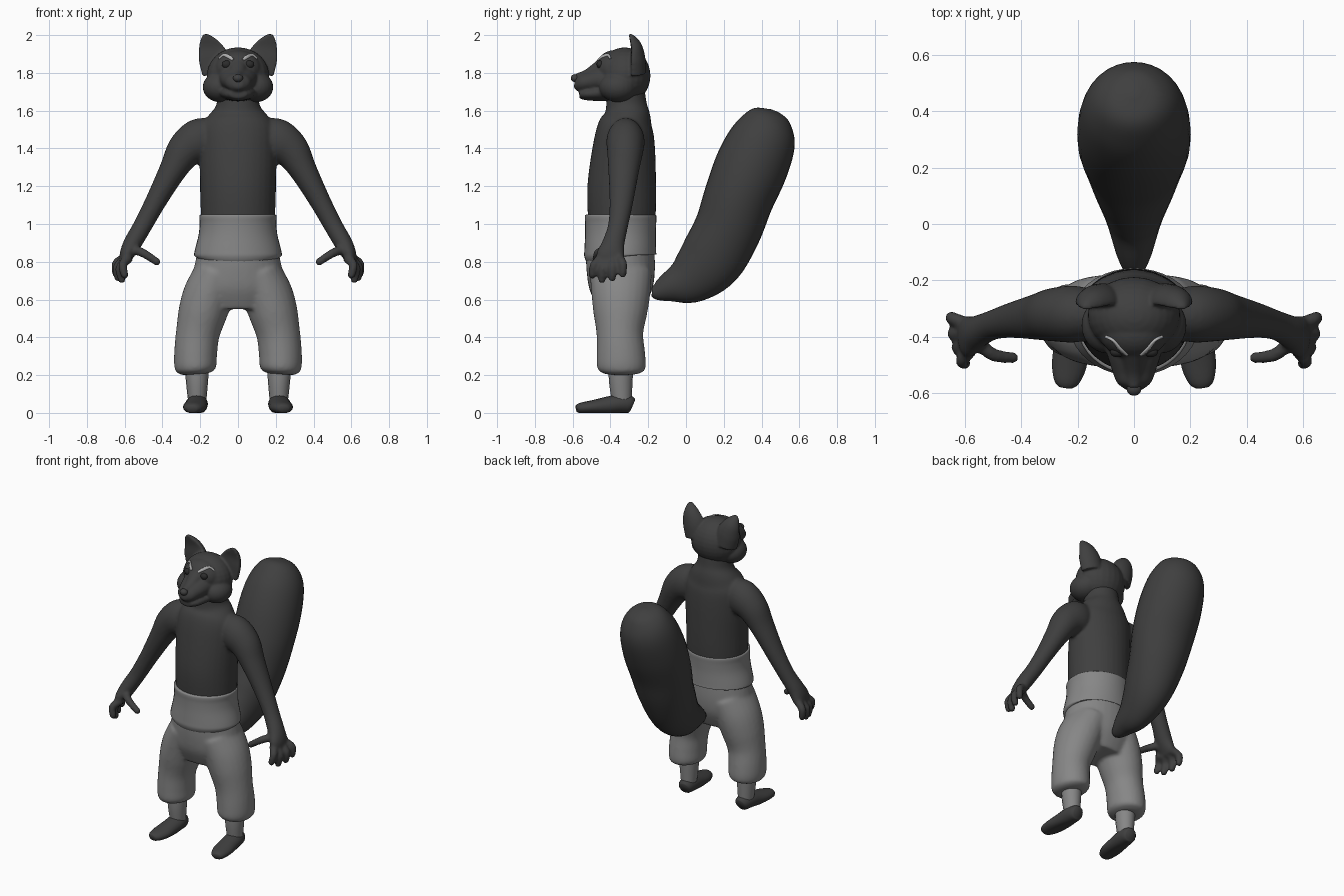
import bpy, bmesh, math
from mathutils import Vector

cube = bpy.data.objects.get("Cube")
if cube:
    bpy.data.objects.remove(cube, do_unlink=True)

X, Y = Vector((1, 0, 0)), Vector((0, 1, 0))


def material(name, value):
    m = bpy.data.materials.new(name)
    m.use_nodes = True
    col = (value, value, value, 1)
    m.diffuse_color = col
    bsdf = m.node_tree.nodes["Principled BSDF"]
    bsdf.inputs["Base Color"].default_value = col
    bsdf.inputs["Roughness"].default_value = 0.8
    return m


FUR = material("dark fur", 0.05)
CLOTH = material("grey cloth", 0.24)
BROW = material("pale brow", 0.45)
EYE = material("eye black", 0.025)


def spline(pts, steps):
    """Smooth curve through points of any dimension."""
    p = [pts[0]] + list(pts) + [pts[-1]]
    out = []
    for i in range(1, len(p) - 2):
        for s in range(steps):
            t = s / steps
            out.append([0.5 * (2 * b + (c - a) * t + (2 * a - 5 * b + 4 * c - d) * t * t
                               + (3 * b - a - 3 * c + d) * t ** 3)
                        for a, b, c, d in zip(*p[i - 1:i + 3])])
    return out + [list(pts[-1])]


def tube(bm, pts, hint=X, segs=24, steps=5, side=1, cup=None, floor=None):
    """Loft ellipses (x, y, z, radius along hint, other radius) along a path."""
    rows = spline(pts, steps)
    centres = [Vector(r[:3]) for r in rows]
    rings = []
    for i, r in enumerate(rows):
        t = (centres[min(i + 1, len(rows) - 1)] - centres[max(i - 1, 0)]).normalized()
        u = (hint - hint.dot(t) * t).normalized()
        v = t.cross(u)
        ring = []
        for k in range(segs):
            a = math.tau * k / segs
            s = math.sin(a)
            if cup is not None and s < 0:      # hollow the front of the section
                s *= cup
            co = centres[i] + u * math.cos(a) * max(r[3], .003) + v * s * max(r[4], .003)
            co.x *= side
            if floor is not None:
                co.z = max(co.z, floor)
            ring.append(bm.verts.new(co))
        rings.append(ring)
    for a, b in zip(rings, rings[1:]):
        for k in range(segs):
            n = (k + 1) % segs
            bm.faces.new((a[k], a[n], b[n], b[k]))
    bm.faces.new(rings[0])
    bm.faces.new(rings[-1])


def ball(bm, centre, radii):
    made = bmesh.ops.create_uvsphere(bm, u_segments=24, v_segments=16, radius=1)["verts"]
    for v in made:
        v.co = Vector(c + r * q for c, r, q in zip(centre, radii, v.co))


def finish(bm, name, mat, voxel=0, smooth=0, angle=60):
    """Make the object; a voxel size fuses its overlapping pieces."""
    bmesh.ops.recalc_face_normals(bm, faces=bm.faces)
    me = bpy.data.meshes.new(name)
    bm.to_mesh(me)
    bm.free()
    me.materials.append(mat)
    ob = bpy.data.objects.new(name, me)
    bpy.context.collection.objects.link(ob)
    bpy.ops.object.select_all(action="DESELECT")
    ob.select_set(True)
    bpy.context.view_layer.objects.active = ob
    if voxel:
        m = ob.modifiers.new("fuse", "REMESH")
        m.mode, m.voxel_size = "VOXEL", voxel
        s = ob.modifiers.new("soften", "SMOOTH")
        s.factor, s.iterations = 0.5, smooth
        bpy.ops.object.modifier_apply(modifier="fuse")
        bpy.ops.object.modifier_apply(modifier="soften")
    bpy.ops.object.shade_smooth_by_angle(angle=math.radians(angle))
    return ob


# Torso, arms and hands
bm = bmesh.new()
tube(bm, [(0, -.34, .95, .19, .17), (0, -.34, 1.05, .197, .18), (0, -.34, 1.2, .2, .182),
          (0, -.33, 1.38, .205, .168), (0, -.322, 1.5, .2, .15), (0, -.312, 1.57, .16, .125),
          (0, -.315, 1.63, .115, .108), (0, -.32, 1.72, .11, .1)], segs=32)
fingers = [((.575, -.44, .82), (.61, -.485, .785), (.6, -.495, .73)),
           ((.59, -.42, .81), (.625, -.44, .765), (.615, -.445, .705)),
           ((.6, -.385, .81), (.64, -.39, .77), (.635, -.39, .715)),
           ((.6, -.355, .82), (.645, -.335, .79), (.645, -.335, .735)),
           ((.555, -.42, .865), (.5, -.465, .845), (.43, -.475, .8))]
for side in (1, -1):
    tube(bm, [(.1, -.32, 1.47, .07, .09), (.2, -.32, 1.445, .1, .115), (.28, -.322, 1.39, .096, .098),
              (.345, -.33, 1.285, .082, .073), (.435, -.342, 1.12, .063, .056),
              (.505, -.36, .99, .053, .05), (.56, -.385, .895, .06, .048),
              (.59, -.4, .835, .075, .038), (.6, -.405, .8, .06, .025)], hint=Y, side=side)
    for chain in fingers:
        tube(bm, [(*c, r, r) for c, r in zip(chain, (.026, .024, .021))],
             hint=Y, segs=12, side=side)
        ball(bm, (chain[2][0] * side, *chain[2][1:]), (.021,) * 3)
finish(bm, "body_and_arms", FUR, voxel=.009, smooth=8)

# Head with cheeks, muzzle, jaw and cupped ears
bm = bmesh.new()
ball(bm, (0, -.325, 1.785), (.165, .137, .15))
ball(bm, (0, -.38, 1.82), (.125, .1, .1))
tube(bm, [(0, -.36, 1.77, .12, .1), (0, -.45, 1.765, .1, .075), (0, -.52, 1.752, .078, .055),
          (0, -.565, 1.745, .06, .045), (0, -.59, 1.748, .025, .025)])
tube(bm, [(0, -.36, 1.715, .12, .07), (0, -.46, 1.695, .095, .045), (0, -.53, 1.688, .072, .033),
          (0, -.565, 1.688, .045, .022)])
tube(bm, [(0, -.44, 1.84, .05, .04), (0, -.52, 1.79, .035, .03), (0, -.58, 1.775, .022, .022)])
for side in (1, -1):
    ball(bm, (side * .095, -.36, 1.725), (.092, .1, .08))
    tube(bm, [(.11, -.285, 1.8, .08, .075), (.13, -.285, 1.88, .08, .07),
              (.15, -.285, 1.935, .063, .055), (.167, -.295, 1.98, .035, .032),
              (.174, -.302, 2.004, .012, .012)], side=side, cup=.12)
head = finish(bm, "head", FUR, voxel=.007, smooth=4)
bpy.context.view_layer.update()


def face_y(x, z):
    hit, where, _, _ = head.ray_cast(Vector((x, -2, z)), Y)
    return where.y if hit else -.45


# Eyes, brows and nose tip
for side, label in ((1, "left"), (-1, "right")):
    bm = bmesh.new()
    ball(bm, (side * .06, face_y(side * .06, 1.845) + .008, 1.845), (.025, .018, .021))
    finish(bm, label + "_eye", EYE)
    bm = bmesh.new()
    arc = [(.025, 1.868, .007), (.05, 1.885, .011), (.075, 1.892, .011), (.1, 1.875, .006)]
    tube(bm, [(x, face_y(x * side, z), z, .006, r) for x, z, r in arc],
         hint=Y, segs=10, side=side)
    finish(bm, label + "_brow", BROW)
bm = bmesh.new()
ball(bm, (0, -.587, 1.772), (.026, .023, .021))
finish(bm, "nose", FUR)

# Baggy trousers
bm = bmesh.new()
tube(bm, [(0, -.348, .92, .2, .175), (0, -.348, .84, .218, .182), (0, -.345, .74, .238, .18),
          (0, -.345, .65, .25, .165), (0, -.345, .55, .2, .12)], segs=32)
for side in (1, -1):
    tube(bm, [(.11, -.345, .74, .12, .165), (.155, -.345, .63, .133, .156), (.187, -.348, .53, .129, .143),
              (.213, -.35, .42, .116, .124), (.224, -.345, .32, .114, .128), (.226, -.342, .25, .112, .13),
              (.225, -.342, .22, .1, .118), (.224, -.342, .205, .07, .08)], side=side)
finish(bm, "trousers", CLOTH, voxel=.01, smooth=9)

# Waistband with rolled edges
bm = bmesh.new()
tube(bm, [(0, -.347, .822, .21, .175), (0, -.348, .832, .231, .19), (0, -.348, .86, .229, .19),
          (0, -.347, .94, .209, .187), (0, -.346, 1.0, .203, .188), (0, -.346, 1.035, .205, .19),
          (0, -.346, 1.048, .201, .186), (0, -.346, 1.05, .185, .17)], segs=40, steps=4)
finish(bm, "waistband", CLOTH)

# Ankles and shoes
for side, label in ((1, "left"), (-1, "right")):
    bm = bmesh.new()
    tube(bm, [(.218, -.345, .25, .065, .066), (.217, -.345, .16, .058, .062),
              (.216, -.34, .06, .048, .052)], side=side, segs=16)
    finish(bm, label + "_ankle", CLOTH)
    bm = bmesh.new()
    tube(bm, [(.213, -.283, .04, .035, .035), (.214, -.3, .045, .048, .047), (.217, -.35, .048, .058, .05),
              (.222, -.42, .038, .06, .047), (.23, -.5, .03, .062, .036),
              (.24, -.56, .025, .045, .028), (.243, -.58, .022, .025, .018)],
         side=side, segs=16, steps=3, floor=0)
    finish(bm, label + "_shoe", FUR)

# Bushy tail
bm = bmesh.new()
tube(bm, [(0, -.18, .645, .028, .028), (0, -.15, .645, .045, .05), (0, -.09, .665, .068, .08),
          (0, .02, .71, .1, .135), (0, .13, .81, .14, .172), (0, .22, .97, .175, .178),
          (0, .28, 1.14, .198, .185), (0, .345, 1.3, .2, .193), (0, .405, 1.44, .182, .178),
          (0, .44, 1.53, .145, .14), (0, .462, 1.58, .09, .09), (0, .47, 1.6, .02, .02)],
     segs=32)
finish(bm, "tail", FUR)
